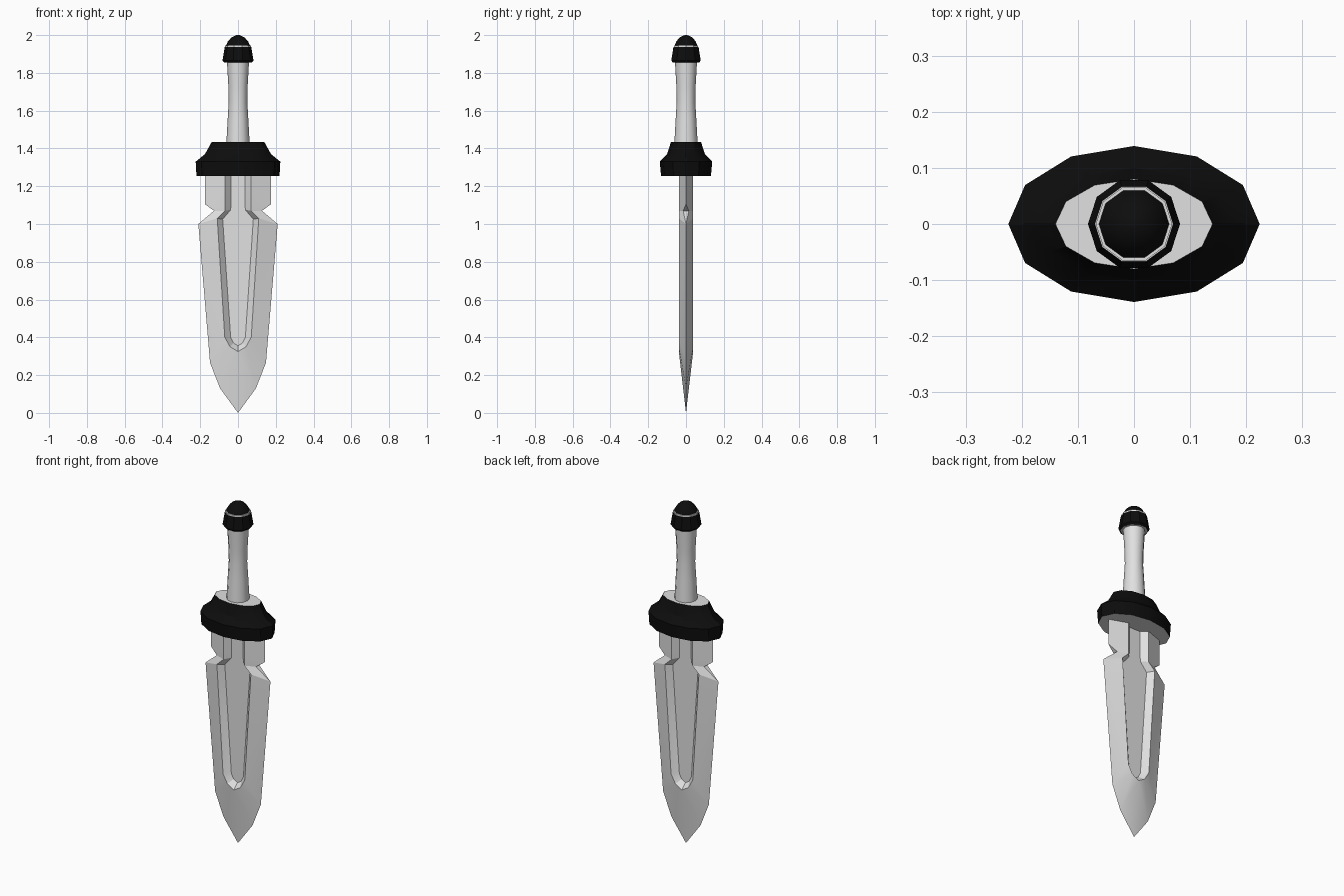
import bpy, bmesh, math

if "Cube" in bpy.data.objects:
    bpy.data.objects.remove(bpy.data.objects["Cube"])


def material(name, value):
    m = bpy.data.materials.new(name)
    m.diffuse_color = (value, value, value, 1)
    m.use_nodes = True
    m.node_tree.nodes["Principled BSDF"].inputs["Base Color"].default_value = m.diffuse_color
    return m


STEEL = material("light_grey", 0.75)
BLACK = material("black", 0.004)


def finish(bm, name, mats, angle):
    bmesh.ops.remove_doubles(bm, verts=bm.verts, dist=0.0005)
    bmesh.ops.recalc_face_normals(bm, faces=bm.faces)
    me = bpy.data.meshes.new(name)
    bm.to_mesh(me)
    bm.free()
    for m in mats:
        me.materials.append(m)
    ob = bpy.data.objects.new(name, me)
    bpy.context.collection.objects.link(ob)
    bpy.ops.object.select_all(action='DESELECT')
    ob.select_set(True)
    bpy.context.view_layer.objects.active = ob
    bpy.ops.object.shade_smooth_by_angle(angle=math.radians(angle))
    return ob


def lathe(name, rings, sides, side_mat, cap_mat, angle=35):
    """Stack of elliptical rings (rx, ry, z) with flat end caps."""
    bm = bmesh.new()
    loops = []
    for rx, ry, z in rings:
        loops.append([bm.verts.new((rx * math.cos(2 * math.pi * i / sides),
                                    ry * math.sin(2 * math.pi * i / sides), z))
                      for i in range(sides)])
    for a, b in zip(loops, loops[1:]):
        for i in range(sides):
            j = (i + 1) % sides
            bm.faces.new((a[i], a[j], b[j], b[i]))
    for cap in (loops[0], loops[-1]):
        bm.faces.new(cap).material_index = 1
    return finish(bm, name, (side_mat, cap_mat), angle)


# Blade: one quarter (outline, groove rim, groove floor edge), copied four ways
HALF, FLOOR, NOTCH = 0.038, 0.006, 0.015
outline = [(.175, 1.29), (.175, 1.105), (.127, 1.07), (.21, 1.0), (.148, .265), (.095, .13), (0, 0)]
rim = [(.068, 1.29), (.068, 1.105), (.068, 1.07), (.11, 1.03), (.07, .40), (.042, .35), (0, .325)]
inner = [(.037, 1.29), (.037, 1.105), (.039, 1.075), (.081, 1.025), (.039, .40), (.024, .37), (0, .355)]

bm = bmesh.new()
for sx in (1, -1):
    for sy in (1, -1):
        def v(x, y, z):
            return bm.verts.new((sx * x, sy * y, z))

        def strip(points):
            """Faces between neighbouring rows of points."""
            for a, b in zip(points, points[1:]):
                for k in range(len(a) - 1):
                    ring = []
                    for p in (a[k], a[k + 1], b[k + 1], b[k]):
                        if p not in ring:
                            ring.append(p)
                    if len(ring) > 2:
                        bm.faces.new([v(*p) for p in ring])

        rows = []
        for i, (o, r, f) in enumerate(zip(outline, rim, inner)):
            rows.append([(o[0], NOTCH if i == 2 else 0, o[1]),
                         (r[0], HALF, r[1]), (f[0], FLOOR, f[1]), (0, FLOOR, f[1])])
        strip(rows)
        # notch walls
        for i in (1, 3):
            bm.faces.new([v(*rows[i][0]), v(*rows[2][0]), v(outline[2][0], 0, outline[2][1])])
        # top end, hidden in the guard
        bm.faces.new([v(*p) for p in rows[0]] + [v(0, 0, 1.29)])
finish(bm, "blade", (STEEL,), 20)

# Guard
lathe("guard", [(.22, .132, 1.255), (.224, .139, 1.33), (.175, .10, 1.37), (.14, .08, 1.433)],
      12, BLACK, STEEL, 25)

# Grip
lathe("grip", [(.062, .062, 1.42), (.055, .055, 1.55), (.049, .049, 1.65),
               (.051, .051, 1.73), (.059, .059, 1.87)], 12, STEEL, STEEL)

# Pommel: collar, pale band, dome
lathe("pommel_collar", [(.073, .073, 1.855), (.082, .082, 1.865), (.07, .07, 1.937)], 10, BLACK, STEEL, 25)
lathe("pommel_band", [(.068, .068, 1.93), (.068, .068, 1.946)], 10, STEEL, STEEL)
lathe("pommel_dome", [(.063, .063, 1.945), (.053, .053, 1.968), (.034, .034, 1.988), (.008, .008, 2.0)],
      10, BLACK, BLACK, 40)
